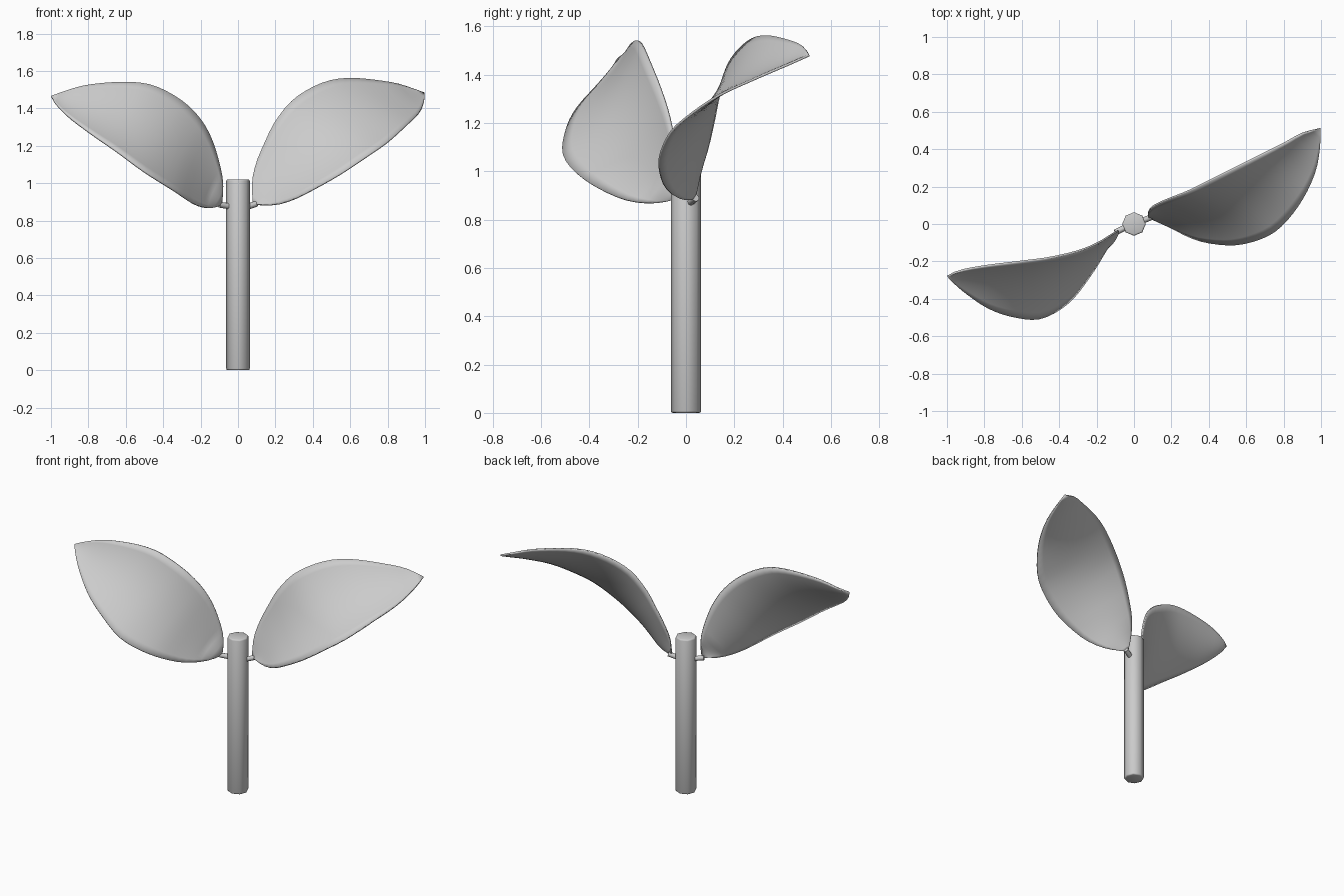
import bpy, bmesh, math
from mathutils import Vector

if "Cube" in bpy.data.objects:
    bpy.data.objects.remove(bpy.data.objects["Cube"])

grey = bpy.data.materials.new("plain_grey")
grey.diffuse_color = (0.6, 0.6, 0.6, 1)
grey.use_nodes = True
grey.node_tree.nodes["Principled BSDF"].inputs["Base Color"].default_value = grey.diffuse_color


def finish(name, bm, angle):
    bmesh.ops.recalc_face_normals(bm, faces=bm.faces)
    me = bpy.data.meshes.new(name)
    bm.to_mesh(me)
    bm.free()
    me.materials.append(grey)
    ob = bpy.data.objects.new(name, me)
    bpy.context.collection.objects.link(ob)
    bpy.ops.object.select_all(action='DESELECT')
    bpy.context.view_layer.objects.active = ob
    ob.select_set(True)
    bpy.ops.object.shade_smooth_by_angle(angle=math.radians(angle))
    return ob


def resample(pts, n):
    """Smooth curve through pts, n+1 samples evenly spaced by length."""
    p = [Vector(q) for q in pts]
    p = [2 * p[0] - p[1]] + p + [2 * p[-1] - p[-2]]
    fine = []
    for i in range(1, len(p) - 2):
        a, b, c, d = p[i - 1:i + 3]
        for k in range(12):
            t = k / 12
            fine.append(0.5 * (2 * b + (c - a) * t + (2 * a - 5 * b + 4 * c - d) * t * t
                               + (3 * b - a - 3 * c + d) * t ** 3))
    fine.append(p[-2])
    acc = [0]
    for u, v in zip(fine, fine[1:]):
        acc.append(acc[-1] + (v - u).length)
    out, j = [], 0
    for i in range(n + 1):
        s = acc[-1] * i / n
        while j < len(acc) - 2 and acc[j + 1] < s:
            j += 1
        out.append(fine[j].lerp(fine[j + 1], (s - acc[j]) / (acc[j + 1] - acc[j])))
    return out


def leaf(name, lower, upper, cup, n=28, m=12):
    """Cupped blade stretched between its two edge curves."""
    lo, up = resample(lower, n), resample(upper, n)
    bm = bmesh.new()
    rows = []
    for i in range(n + 1):
        a, b = lo[i], up[i]
        along = (lo[min(i + 1, n)] + up[min(i + 1, n)]) - (lo[max(i - 1, 0)] + up[max(i - 1, 0)])
        nrm = (b - a).cross(along)
        if nrm.length > 1e-6:
            nrm.normalize()
        if nrm.z > 0:
            nrm = -nrm
        rows.append([bm.verts.new(a.lerp(b, j / m) + nrm * cup * math.sin(math.pi * i / n)
                                  * 4 * (j / m) * (1 - j / m)) for j in range(m + 1)])
    for r, s in zip(rows, rows[1:]):
        for j in range(m):
            bm.faces.new((r[j], r[j + 1], s[j + 1], s[j]))
    bmesh.ops.remove_doubles(bm, verts=bm.verts, dist=1e-4)
    ob = finish(name, bm, 60)
    sol = ob.modifiers.new("thickness", 'SOLIDIFY')
    sol.thickness = 0.01
    sol.offset = 0


def stalk(name, a, b, r, sides, bevel=0):
    """Straight round bar from a to b."""
    a, b = Vector(a), Vector(b)
    bm = bmesh.new()
    bmesh.ops.create_cone(bm, cap_ends=True, segments=sides, radius1=r, radius2=r,
                          depth=(b - a).length)
    if bevel:
        caps = [e for e in bm.edges if abs(e.verts[0].co.z - e.verts[1].co.z) < 1e-5]
        bmesh.ops.bevel(bm, geom=caps, offset=bevel, segments=2, profile=0.5, affect='EDGES')
    rot = (b - a).to_track_quat('Z', 'Y').to_matrix().to_4x4()
    bmesh.ops.transform(bm, matrix=rot, verts=bm.verts)
    bmesh.ops.translate(bm, vec=(a + b) / 2, verts=bm.verts)
    finish(name, bm, 60)


# Stem and the two short leaf stalks
stalk("stem", (0, 0, 0), (0, 0, 1.02), 0.063, 8, 0.008)
stalk("right_leaf_stalk", (0.04, 0.015, 0.87), (0.1, 0.04, 0.89), 0.016, 8)
stalk("left_leaf_stalk", (-0.04, -0.015, 0.875), (-0.1, -0.045, 0.885), 0.016, 8)

# Right leaf: lower edge, upper edge
leaf("right_leaf",
     [(.08, .035, .885), (.2, -.02, .885), (.3, -.07, .915), (.4, -.1, .965), (.55, -.11, 1.05),
      (.7, -.07, 1.15), (.8, 0, 1.22), (.9, .13, 1.31), (.97, .28, 1.38), (.995, .42, 1.44),
      (.997, .51, 1.48)],
     [(.08, .035, .885), (.075, .06, 1.0), (.095, .09, 1.1), (.14, .115, 1.21), (.2, .14, 1.33),
      (.3, .18, 1.45), (.45, .255, 1.535), (.6, .33, 1.56), (.8, .43, 1.54), (.9, .485, 1.515),
      (.997, .51, 1.48)], 0.045)

# Left leaf: lower edge, upper edge
leaf("left_leaf",
     [(-.09, -.04, .885), (-.15, -.14, .867), (-.23, -.27, .887), (-.35, -.42, .965),
      (-.5, -.505, 1.06), (-.65, -.495, 1.17), (-.78, -.45, 1.26), (-.9, -.37, 1.35),
      (-.97, -.31, 1.42), (-.998, -.28, 1.465)],
     [(-.09, -.04, .885), (-.083, -.035, 1.0), (-.1, -.045, 1.1), (-.14, -.07, 1.23),
      (-.2, -.105, 1.34), (-.3, -.145, 1.44), (-.45, -.18, 1.52), (-.6, -.2, 1.54),
      (-.8, -.225, 1.525), (-.93, -.25, 1.49), (-.998, -.28, 1.465)], 0.045)
